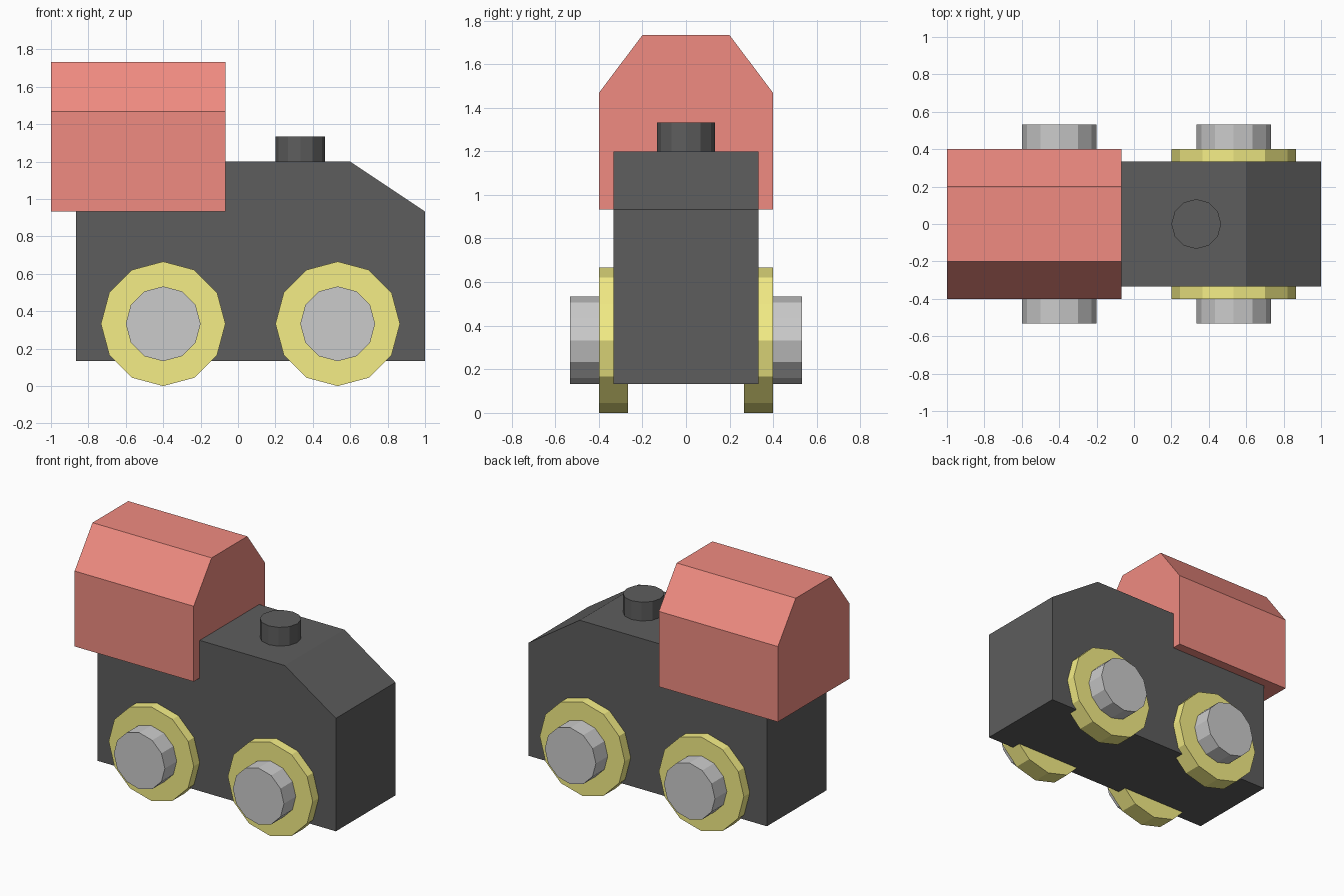
import bpy
import bmesh
from math import cos, sin, pi
from mathutils import Vector

if "Cube" in bpy.data.objects:
    bpy.data.objects.remove(bpy.data.objects["Cube"])


def material(name, rgb):
    mat = bpy.data.materials.new(name)
    mat.diffuse_color = (*rgb, 1)
    mat.use_nodes = True
    mat.node_tree.nodes["Principled BSDF"].inputs["Base Color"].default_value = mat.diffuse_color
    return mat


DARK = material("dark_grey", (0.11, 0.11, 0.11))
RED = material("red", (0.87, 0.26, 0.22))
YELLOW = material("yellow", (0.91, 0.85, 0.24))
GREY = material("light_grey", (0.56, 0.56, 0.56))


def prism(name, profile, axis, start, end, mat):
    """Extrude a 2D profile along an axis (0 = x, 1 = y, 2 = z)."""
    def place(p):
        co = list(p)
        co.insert(axis, start)
        return Vector(co)

    bm = bmesh.new()
    face = bm.faces.new([bm.verts.new(place(p)) for p in profile])
    ext = bmesh.ops.extrude_face_region(bm, geom=[face], use_keep_orig=True)
    offset = Vector((0, 0, 0))
    offset[axis] = end - start
    moved = [g for g in ext["geom"] if isinstance(g, bmesh.types.BMVert)]
    bmesh.ops.translate(bm, verts=moved, vec=offset)
    bmesh.ops.recalc_face_normals(bm, faces=bm.faces)
    mesh = bpy.data.meshes.new(name)
    bm.to_mesh(mesh)
    bm.free()
    mesh.materials.append(mat)
    obj = bpy.data.objects.new(name, mesh)
    bpy.context.collection.objects.link(obj)
    return obj


def circle(u, v, r, sides=12):
    return [(u + r * cos(2 * pi * i / sides), v + r * sin(2 * pi * i / sides))
            for i in range(sides)]


# Body: stepped down under the cab, sloped nose
prism("body", [(-0.867, 0.133), (1, 0.133), (1, 0.933), (0.6, 1.2),
               (-0.067, 1.2), (-0.067, 0.933), (-0.867, 0.933)],
      1, -0.333, 0.333, DARK)

# Chimney on the hood
prism("chimney", circle(0.333, 0, 0.133), 2, 1.2, 1.333, DARK)

# Cab with chamfered roof
prism("cab", [(-0.4, 0.933), (0.4, 0.933), (0.4, 1.467), (0.2, 1.733),
              (-0.2, 1.733), (-0.4, 1.467)], 0, -1, -0.067, RED)

# Wheels and hubs on both sides
for end, x in (("rear", -0.4), ("front", 0.533)):
    for side, s in (("right", -1), ("left", 1)):
        prism(f"{end}_{side}_wheel", circle(x, 0.333, 0.333),
              1, s * 0.267, s * 0.4, YELLOW)
        prism(f"{end}_{side}_hub", circle(x, 0.333, 0.2),
              1, s * 0.4, s * 0.533, GREY)
